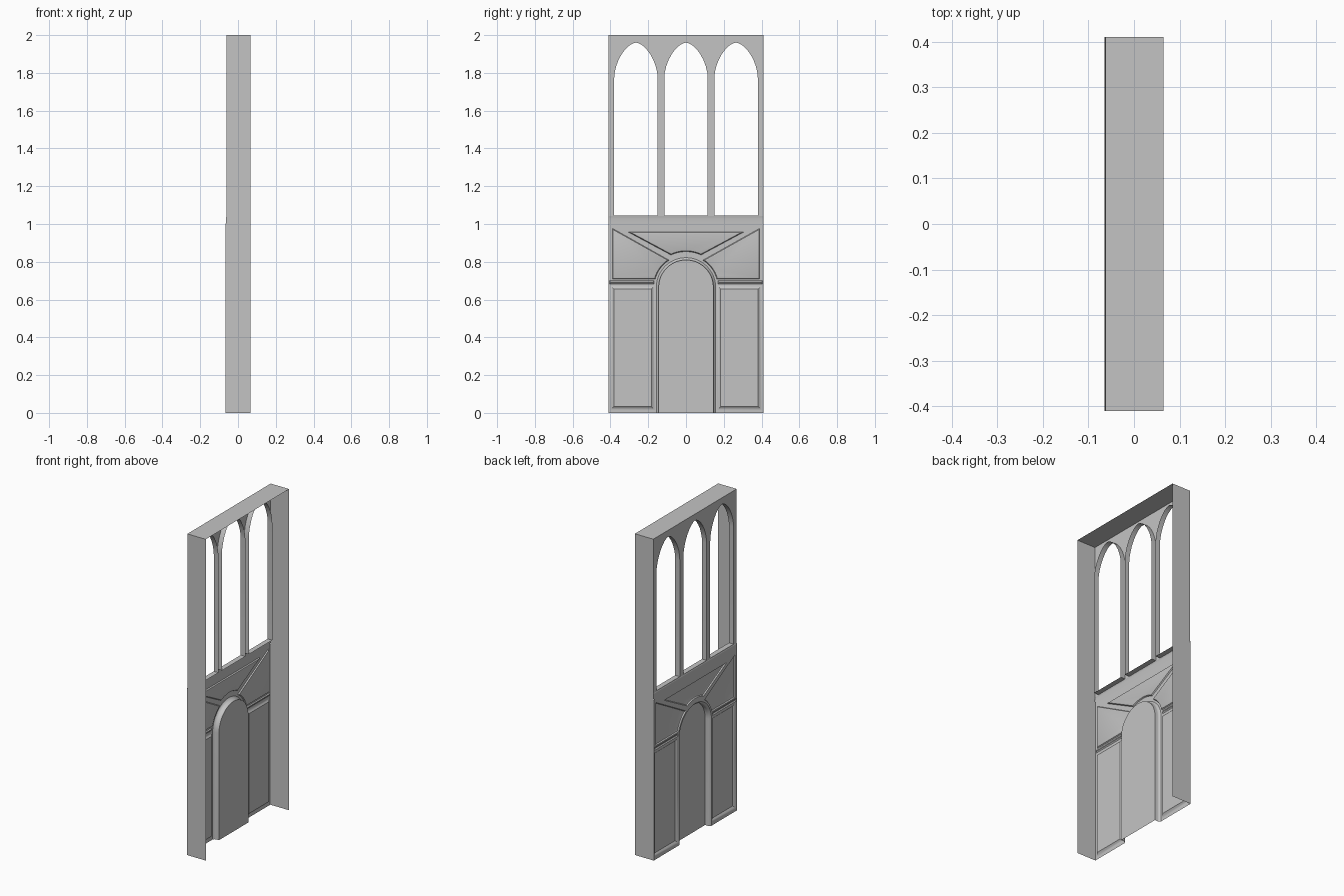
import bpy, bmesh
from math import sin, cos, pi, radians
from mathutils import Vector

if "Cube" in bpy.data.objects:
    bpy.data.objects.remove(bpy.data.objects["Cube"])

stone = bpy.data.materials.new("plain grey")
stone.use_nodes = True
stone.diffuse_color = (0.55, 0.55, 0.55, 1)
stone.node_tree.nodes["Principled BSDF"].inputs["Base Color"].default_value = (0.55, 0.55, 0.55, 1)

W, H = 0.41, 2.0            # half width, height
BACK = 0.065                # open side of the shell
BASE, WALL = -0.065, -0.062  # faces of the lower and upper wall
NICHE = -0.03               # depth of the door and window reveals
SPRING = 0.665              # height where the door arch starts


def ring(bm, pts, x):
    return [bm.verts.new((x, y, z)) for y, z in pts]


def strip(bm, a, b, closed=True):
    n = len(a)
    for i in range(n if closed else n - 1):
        j = (i + 1) % n
        bm.faces.new((a[i], a[j], b[j], b[i]))


def fill(bm, rings):
    """Flat sheet bounded by the first ring, with the others as holes."""
    edges = []
    for r in rings:
        for i, v in enumerate(r):
            pair = (v, r[(i + 1) % len(r)])
            edges.append(bm.edges.get(pair) or bm.edges.new(pair))
    bmesh.ops.triangle_fill(bm, use_beauty=True, use_dissolve=False,
                            edges=edges, normal=(-1, 0, 0))


def inset(pts, d):
    """Mitred inward offset of a polygon."""
    n = len(pts)
    area = sum(pts[i - 1][0] * pts[i][1] - pts[i][0] * pts[i - 1][1] for i in range(n))
    s = 1 if area > 0 else -1
    out = []
    for i in range(n):
        p, q, r = (Vector(pts[k % n]) for k in (i - 1, i, i + 1))
        u, v = (q - p).normalized(), (r - q).normalized()
        nu, nv = Vector((-u.y, u.x)) * s, Vector((-v.y, v.x)) * s
        out.append(tuple(q + (nu + nv) * d / (1 + nu.dot(nv))))
    return out


def finish(bm, name):
    bmesh.ops.recalc_face_normals(bm, faces=bm.faces)
    if sum(f.normal.x * f.calc_area() for f in bm.faces) > 0:
        bmesh.ops.reverse_faces(bm, faces=bm.faces)
    me = bpy.data.meshes.new(name)
    bm.to_mesh(me)
    bm.free()
    me.materials.append(stone)
    ob = bpy.data.objects.new(name, me)
    bpy.context.collection.objects.link(ob)
    bpy.ops.object.select_all(action="DESELECT")
    ob.select_set(True)
    bpy.context.view_layer.objects.active = ob
    bpy.ops.object.shade_smooth_by_angle(angle=radians(35))


def plate(name, corners):
    bm = bmesh.new()
    bm.faces.new([bm.verts.new(c) for c in corners])
    me = bpy.data.meshes.new(name)
    bm.to_mesh(me)
    bm.free()
    me.materials.append(stone)
    bpy.context.collection.objects.link(bpy.data.objects.new(name, me))


def rect(y0, y1, z0, z1):
    return [(y0, z0), (y1, z0), (y1, z1), (y0, z1)]


def arc(r, a0, a1, n):
    steps = [radians(a0 + (a1 - a0) * i / n) for i in range(n + 1)]
    return [(r * cos(a), SPRING + r * sin(a)) for a in steps]


def mirror(pts):
    return [(-y, z) for y, z in reversed(pts)]


def window(centre, half=0.115, low=1.045, spring=1.775, rise=0.185, n=16):
    pts = [(centre - half, low), (centre + half, low)]
    for i in range(n + 1):
        c, s = cos(pi * i / n), max(sin(pi * i / n), 0)
        k = 2 / 1.7
        pts.append((centre + half * abs(c) ** k * (1 if c > 0 else -1), spring + rise * s ** k))
    return pts


# Upper wall with three pointed window openings and their reveals
bm = bmesh.new()
holes = []
for c in (-0.265, 0, 0.265):
    front, rear = ring(bm, window(c), WALL), ring(bm, window(c), NICHE)
    strip(bm, front, rear)
    holes.append(front)
fill(bm, [ring(bm, rect(-W, W, 1.04, H), WALL)] + holes)
finish(bm, "window_wall")

# Coved sill band joining the two walls
bm = bmesh.new()
rows = []
for i in range(7):
    t = i / 6 * pi / 2
    rows.append(ring(bm, [(-W, 1 + 0.04 * sin(t)), (W, 1 + 0.04 * sin(t))],
                     WALL + (BASE - WALL) * cos(t)))
for a, b in zip(rows, rows[1:]):
    strip(bm, a, b, closed=False)
finish(bm, "sill_band")

# Lower wall with recessed panels and an arched door niche
bm = bmesh.new()


def recess(pts, steps):
    """Moulded recess: steps are (inset, depth) pairs; returns its outer ring."""
    first = last = ring(bm, pts, BASE)
    for d, depth in steps:
        nxt = ring(bm, inset(pts, d), BASE + depth)
        strip(bm, last, nxt)
        last = nxt
    fill(bm, [last])
    return first


def door(r):
    return [(r, 0)] + arc(r, 0, 180, 24) + [(-r, 0)]


lower_panel = rect(0.163, 0.402, 0.014, 0.676)
side_panel = [(0.39, 0.708), (0.39, 0.977)] + arc(0.169, 58, 15, 8)
top_panel = [(0.307, 0.958), (-0.307, 0.958)] + arc(0.189, 115, 65, 8)
groove = rect(0.17, 0.405, 0.683, 0.70)
soft = [(0.006, 0.002), (0.013, 0.006), (0.02, 0.012)]
crisp = [(0.004, 0.007), (0.01, 0.009)]
holes = [recess(top_panel, crisp)]
for pts, steps in ((lower_panel, soft), (side_panel, crisp), (groove, [(0.006, 0.005)])):
    holes += [recess(pts, steps), recess(mirror(pts), steps)]

lip = ring(bm, door(0.157), BASE)
corners = ring(bm, [(-W, 0), (-W, 1), (W, 1), (W, 0)], BASE)
fill(bm, [lip + corners] + holes)
last = lip
for r, x in ((0.153, -0.062), (0.147, -0.056), (0.145, -0.05), (0.145, NICHE)):
    nxt = ring(bm, door(r), x)
    strip(bm, last, nxt, closed=False)
    last = nxt
fill(bm, [last])
finish(bm, "panelled_base_wall")

# End plates and top plate; the back and the underside stay open
for name, s in (("left_end", -1), ("right_end", 1)):
    outline = [(BASE, s * W, 0), (BACK, s * W, 0), (BACK, s * W, H),
               (WALL, s * W, H), (WALL, s * W, 1.04), (BASE, s * W, 1)]
    plate(name, outline if s < 0 else outline[::-1])
plate("top_plate", [(WALL, -W, H), (BACK, -W, H), (BACK, W, H), (WALL, W, H)])
